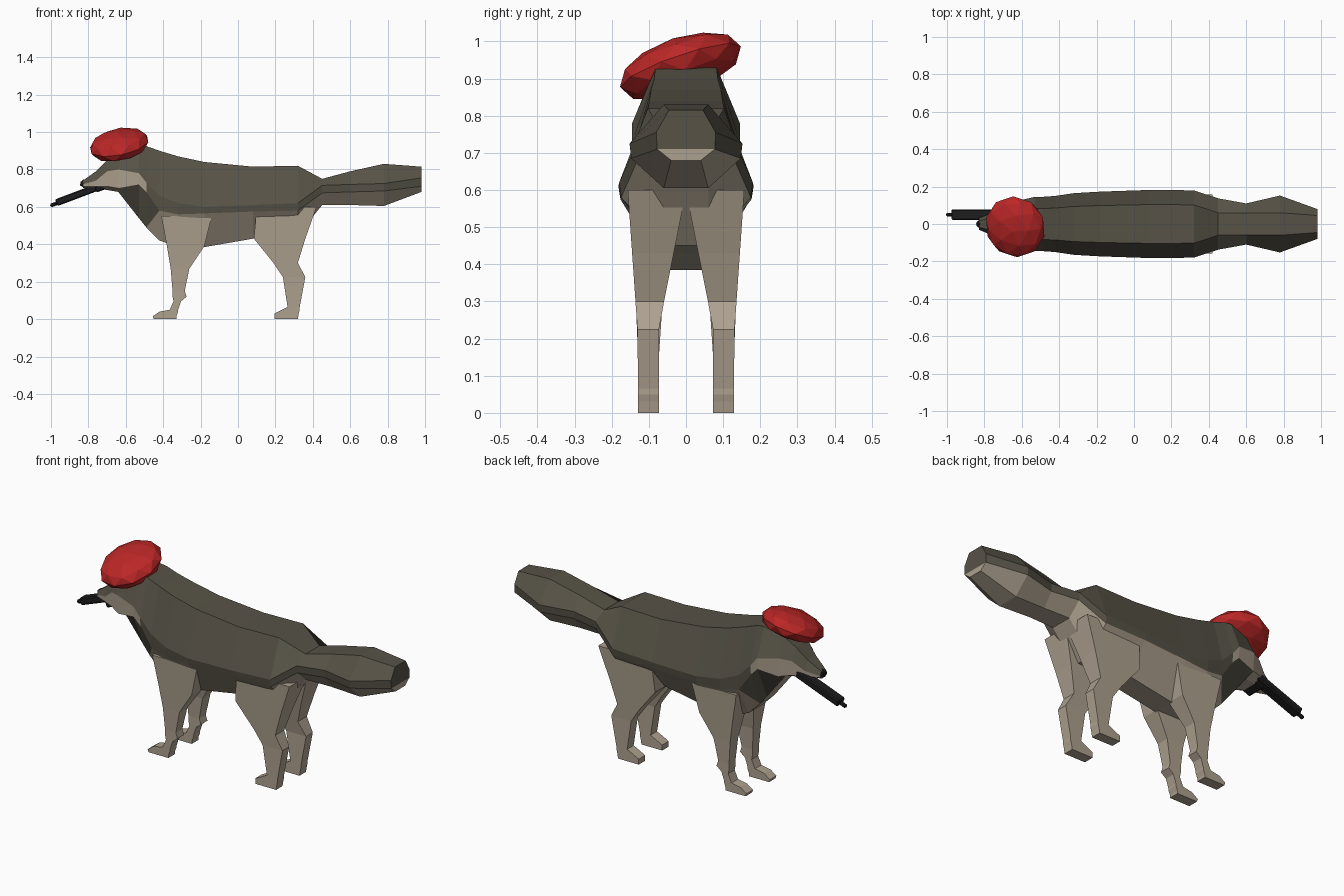
import bpy, bmesh
from mathutils import Matrix

cube = bpy.data.objects.get("Cube")
if cube:
    bpy.data.objects.remove(cube, do_unlink=True)


def material(name, *rgb):
    m = bpy.data.materials.new(name)
    m.use_nodes = True
    m.diffuse_color = (*rgb, 1)
    m.node_tree.nodes["Principled BSDF"].inputs["Base Color"].default_value = (*rgb, 1)
    return m


dark = material("dark_fur", .095, .085, .062)
pale = material("pale_fur", .42, .355, .275)
red = material("red_felt", .5, .02, .02)
black = material("black_metal", .012, .012, .013)


def finish(name, bm, *mats):
    bmesh.ops.recalc_face_normals(bm, faces=bm.faces[:])
    mesh = bpy.data.meshes.new(name)
    bm.to_mesh(mesh)
    bm.free()
    for m in mats:
        mesh.materials.append(m)
    ob = bpy.data.objects.new(name, mesh)
    bpy.context.collection.objects.link(ob)


def loft(bm, rings):
    """Skin closed rings and return the end cap."""
    loops = [[bm.verts.new(p) for p in ring] for ring in rings]
    for a, b in zip(loops, loops[1:]):
        for k in range(len(a)):
            bm.faces.new((a[k - 1], a[k], b[k], b[k - 1]))
    bm.faces.new(loops[0])
    return bm.faces.new(loops[-1])


# Body stations in hundredths, muzzle to tail:
# x, back height, flank height, fur boundary height, belly height, half width
stations = [
    (-83, 74, 72, 71, 70, 3), (-76, 79, 74, 71, 70, 6),
    (-70, 85, 79, 71, 69, 9), (-64, 90, 80, 70, 68, 12),
    (-53, 93, 78, 72, 54, 14.5), (-49, 92.5, 73, 68, 49, 14.5),
    (-42, 90, 66, 58, 42, 15), (-32, 87, 62, 56, 38.5, 16.5),
    (-18, 84, 60, 56.5, 38.5, 17.3), (8, 81.5, 61, 57.5, 43, 18.2),
    (32, 82, 62, 58, 45, 18), (45, 75, 71.5, 67.5, 61, 13.7),
    (60, 79, 72, 68, 61, 11), (78, 83, 72.5, 68.5, 60.5, 15.2),
    (98, 81.5, 75.5, 71, 68, 8),
]


def body_ring(station):
    x, top, flank, boundary, belly, wide = (v / 100 for v in station)
    back = wide * .57
    if x > .4:
        back = min(back, .06)
    half = [(x, back, top), (x, wide, flank), (x, wide * .97, boundary),
            (x, min(.06, wide / 2), belly)]
    return half + [(x, -y, z) for x, y, z in reversed(half)]


def split(face, a, b, height):
    """Cut a face in two, dark above the height and pale below."""
    new, _ = bmesh.utils.face_split(face, a, b)
    for part in (face, new):
        part.material_index = int(part.calc_center_median().z < height)


bm = bmesh.new()
rings = [body_ring(s) for s in stations]
tip = loft(bm, rings)
bm.faces.ensure_lookup_table()

# Fur colour by band: dark back, pale cheeks, dark neck patch, pale underside
neck = []
sides = len(rings[0])
for i, (a, b) in enumerate(zip(rings, rings[1:])):
    x = (a[0][0] + b[0][0]) / 2
    for k in range(sides):
        face = bm.faces[i * sides + k]
        band = min(k, sides - k)
        if band == 2:
            face.material_index = int(x < -.5)
        elif band == 3:
            face.material_index = int(not -.62 < x < -.48)
            if -.48 < x < -.42:
                neck.append(face)
        else:
            face.material_index = int(band == 4)

# The neck patch ends on a diagonal, the tail tip on a level line
for face in neck:
    split(face,
          max(face.verts, key=lambda v: v.co.x + v.co.z * .3),
          min(face.verts, key=lambda v: v.co.x * 3 + v.co.z), .54)
split(tip, *[v for v in tip.verts if abs(v.co.z - .71) < .01], .71)
finish("body", bm, dark, pale)

# Leg outlines in hundredths, top to sole: height, front x, rear x
legs = {
    "front_leg": [(55, -41, -14), (39, -38, -18), (27, -36, -26),
                  (15, -35, -28.5), (12, -35, -27.5), (9.5, -34.5, -30.5),
                  (5, -36.5, -32), (4, -42, -32), (1.5, -45.5, -33),
                  (0, -45, -33)],
    "hind_leg": [(60, 10, 42), (43, 8.5, 36), (30, 19, 32), (22.5, 24, 36),
                 (6.5, 26.5, 33), (5, 23.5, 33), (3, 19.5, 32.5),
                 (0, 19.5, 32)],
}


def leg_ring(row, side):
    z, front, rear = (v / 100 for v in row)
    inner = side * (.073 - .2 * max(0, z - .23))
    outer = side * (.129 + .07 * max(0, z - .2))
    return [(front, inner, z), (rear, inner, z),
            (rear, outer, z), (front, outer, z)]


for name, rows in legs.items():
    for side, label in ((1, "far"), (-1, "near")):
        bm = bmesh.new()
        loft(bm, [leg_ring(row, side) for row in rows])
        finish(name + "_" + label, bm, pale)

# Nose
bm = bmesh.new()
bmesh.ops.create_icosphere(bm, subdivisions=1, radius=.022,
                           matrix=Matrix.Translation((-.825, 0, .725)))
finish("nose", bm, black)

# Tilted faceted beret with a flattened underside
bm = bmesh.new()
bmesh.ops.create_icosphere(bm, subdivisions=2, radius=1)
for v in bm.verts:
    v.co.z = max(v.co.z, -.75)
bmesh.ops.transform(
    bm, verts=bm.verts[:],
    matrix=Matrix.Translation((-.635, -.015, .932))
    @ Matrix.Rotation(-.2, 4, "Y") @ Matrix.Rotation(.33, 4, "X")
    @ Matrix.Diagonal((.163, .172, .075, 1)))
finish("beret", bm, red)

# Barrel held in the mouth, sloping down and forwards
tilt = Matrix.Translation((-.85, .05, .668)) @ Matrix.Rotation(-.36, 4, "Y")


def block(name, centre, size):
    bm = bmesh.new()
    bmesh.ops.create_cube(bm, size=1, matrix=tilt @ Matrix.Translation(centre)
                          @ Matrix.Diagonal((*size, 1)))
    bmesh.ops.bevel(bm, geom=bm.edges[:], offset=.006, segments=1,
                    affect="EDGES")
    finish(name, bm, black)


block("barrel", (.015, 0, 0), (.29, .056, .038))
block("barrel_tip", (-.145, 0, -.004), (.04, .02, .02))
block("grip", (.12, -.05, -.008), (.06, .11, .034))
